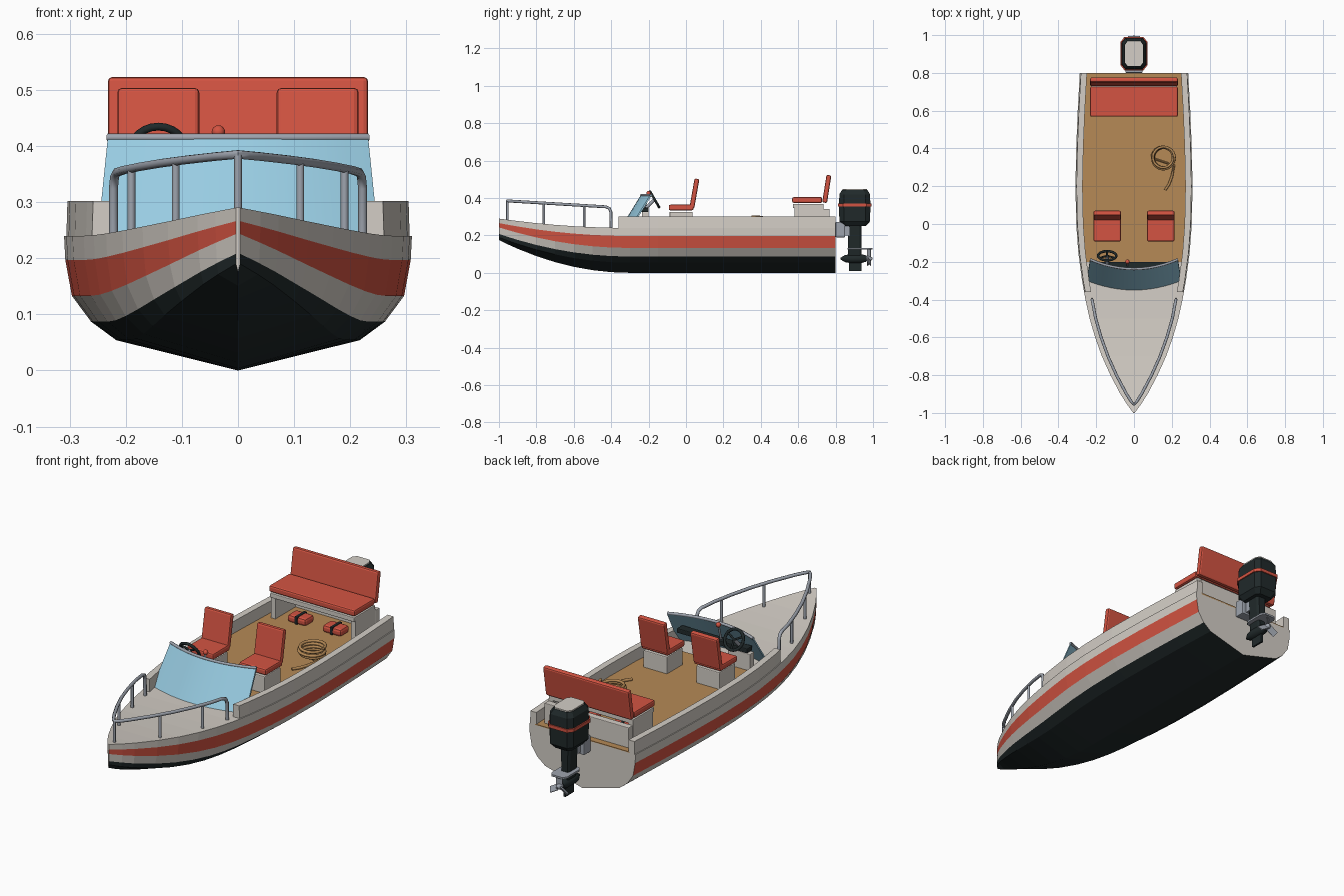
import bpy, bmesh
from math import sin, cos, pi, radians
from mathutils import Vector, Matrix

if "Cube" in bpy.data.objects:
    bpy.data.objects.remove(bpy.data.objects["Cube"])


def material(name, *rgb):
    lin = [(c / 255 / 12.92) if c < 11 else ((c / 255 + 0.055) / 1.055) ** 2.4 for c in rgb]
    m = bpy.data.materials.new(name)
    m.use_nodes = True
    m.diffuse_color = (*lin, 1)
    m.node_tree.nodes["Principled BSDF"].inputs["Base Color"].default_value = (*lin, 1)
    return m


WHITE = material("warm white", 212, 206, 198)
RED = material("red", 212, 84, 66)
BLACK = material("black", 32, 41, 42)
TAN = material("tan", 182, 138, 86)
BLUE = material("glass blue", 152, 204, 226)
METAL = material("metal grey", 158, 164, 174)


def finish(name, bm, mats, bevel=0, smooth=False):
    bmesh.ops.recalc_face_normals(bm, faces=bm.faces)
    me = bpy.data.meshes.new(name)
    bm.to_mesh(me)
    bm.free()
    for m in mats:
        me.materials.append(m)
    ob = bpy.data.objects.new(name, me)
    bpy.context.collection.objects.link(ob)
    if bevel:
        mod = ob.modifiers.new("bevel", 'BEVEL')
        mod.width, mod.segments = bevel, 2
    if smooth:
        select(ob)
        bpy.ops.object.shade_smooth_by_angle(angle=radians(40))
    return ob


def select(ob):
    bpy.ops.object.select_all(action='DESELECT')
    ob.select_set(True)
    bpy.context.view_layer.objects.active = ob


def loft(name, rings, mats, rule=None, smooth=False):
    """Skin closed rings into a capped solid; rule picks the material of each strip."""
    bm = bmesh.new()
    vs = [[bm.verts.new(p) for p in r] for r in rings]
    n = len(vs[0])
    for a, b in zip(vs, vs[1:]):
        for i in range(n):
            f = bm.faces.new((a[i], a[(i + 1) % n], b[(i + 1) % n], b[i]))
            f.material_index = rule(i) if rule else 0
    bm.faces.new(vs[0])
    bm.faces.new(vs[-1])
    return finish(name, bm, mats, smooth=smooth)


def box(name, lo, hi, mat, bevel=0.0, tilt=0):
    """Box between two corners, tilted about the x axis at its bottom centre."""
    lo, hi = Vector(lo), Vector(hi)
    bm = bmesh.new()
    size = hi - lo
    bmesh.ops.create_cube(bm, size=1, matrix=Matrix.Translation((0, 0, size.z / 2)) @ Matrix.Diagonal((*size, 1)))
    base = Vector(((lo.x + hi.x) / 2, (lo.y + hi.y) / 2, lo.z))
    bmesh.ops.transform(bm, matrix=Matrix.Translation(base) @ Matrix.Rotation(tilt, 4, 'X'), verts=bm.verts)
    return finish(name, bm, [mat], bevel)


def tube(name, pts, r, mat, cyclic=False):
    cu = bpy.data.curves.new(name, 'CURVE')
    cu.dimensions = '3D'
    cu.bevel_depth, cu.bevel_resolution, cu.use_fill_caps = r, 2, True
    sp = cu.splines.new('POLY')
    sp.points.add(len(pts) - 1)
    for p, q in zip(sp.points, pts):
        p.co = (*q, 1)
    sp.use_cyclic_u = cyclic
    cu.materials.append(mat)
    ob = bpy.data.objects.new(name, cu)
    bpy.context.collection.objects.link(ob)
    select(ob)
    bpy.ops.object.convert(target='MESH')
    bpy.ops.object.shade_smooth_by_angle(angle=radians(50))
    return ob


# Hull: stations of (y, half beam), section of (beam fraction, mid height, bow height)
STATIONS = [(-1, .004), (-.95, .04), (-.9, .072), (-.8, .125), (-.7, .17), (-.6, .206), (-.5, .235),
            (-.4, .257), (-.3, .275), (-.15, .295), (0, .306), (.2, .31), (.4, .306), (.6, .298), (.8, .287)]
SECTION = [(0, 0, .175), (.7, .054, .19), (.845, .087, .208), (.955, .133, .243), (.993, .197, .266), (1, .24, .29)]


def beam(y):
    for (a, wa), (b, wb) in zip(STATIONS, STATIONS[1:]):
        if y <= b:
            return wa + (wb - wa) * (y - a) / (b - a)
    return STATIONS[-1][1]


def rise(y):
    return max(0, (-y - .3) / .7) ** 2


def hull_ring(y, w):
    f = rise(y)
    half = [((k + (1 - k) * f * .7) * w if k else 0, y, z + (zb - z) * f) for k, z, zb in SECTION]
    return half + [(-x, yy, z) for x, yy, z in reversed(half[1:])]


STRIP_COLOUR = [2, 2, 0, 1, 0, 0, 0, 1, 0, 2, 2]
loft("hull", [hull_ring(y, w) for y, w in STATIONS], [WHITE, RED, BLACK], lambda i: STRIP_COLOUR[i])

# Cockpit floor and side coamings follow the hull outline
aft = [-.2, -.15, 0, .2, .4, .6, .8]
loft("cockpit_floor", [[(s * (beam(y) - .03), y, z) for s, z in ((-1, .236), (1, .236), (1, .244), (-1, .244))]
                       for y in aft], [TAN])
for side, s in (("left", 1), ("right", -1)):
    loft(side + "_coaming", [[(s * (beam(y) - d), y, z) for d, z in ((.004, .235), (.006, .302), (.038, .302), (.038, .235))]
                             for y in [-.36, -.3] + aft[1:]], [WHITE])


# Windshield: raked curved pane with a top rail
def pane(t, h, off=0):
    x = t * (.25 - .018 * h)
    return (x, -.35 + .108 * h + .05 * t * t + off, .24 + .175 * h)


steps = [i / 6 - 1 for i in range(13)]
loft("windshield", [[pane(t, 0), pane(t, 1), pane(t, 1, .009), pane(t, 0, .009)] for t in steps], [BLUE], smooth=True)
tube("windshield_rail", [pane(t, 1, .004) for t in steps], .007, METAL)

# Bow rail with posts
inset = .032
half_rail = [(.222, -.4, .24), (.222, -.402, .325), (.22, -.41, .345), (.216, -.43, .353)]
half_rail += [(max(beam(y) - inset, .012), y, .353 + (-.43 - y) * .06) for y in (-.5, -.6, -.7, -.8, -.9, -.94)]
centre = [(0, -.955, .385)]
tube("bow_rail", half_rail + centre + [(-x, y, z) for x, y, z in reversed(half_rail)], .008, METAL)
for y in (-.545, -.76):
    for side, s in (("left", 1), ("right", -1)):
        x = s * (beam(y) - inset)
        tube(side + "_rail_post", [(x, y, .24), (x, y, .353 + (-.43 - y) * .06)], .007, METAL)
tube("bow_rail_post", [(0, -.955, .27), (0, -.955, .385)], .007, METAL)

# Front seats
for side, c in (("left", .142), ("right", -.142)):
    box(side + "_seat_base", (c - .064, -.088, .24), (c + .064, .035, .326), WHITE, .004)
    box(side + "_seat_cushion", (c - .073, -.092, .334), (c + .073, .04, .364), RED, .008)
    box(side + "_seat_back", (c - .073, .018, .345), (c + .073, .044, .505), RED, .008, radians(-10))

# Stern bench with open storage beneath
box("bench_board", (-.228, .572, .346), (.228, .735, .368), WHITE, .003)
for side, s in (("left", 1), ("right", -1)):
    box(side + "_bench_end", (s * .216 - .012, .58, .24), (s * .216 + .012, .735, .35), WHITE)
box("bench_rear_panel", (-.228, .735, .24), (.228, .768, .342), WHITE, .003)
box("bench_cushion", (-.232, .568, .374), (.232, .728, .405), RED, .008)
box("bench_back", (-.232, .728, .375), (.232, .754, .524), RED, .008, radians(-9))
for side, c in (("left", .095), ("right", -.095)):
    box(side + "_life_vest", (c - .05, .585, .244), (c + .05, .655, .28), RED, .012)
    box(side + "_vest_strap", (c - .008, .582, .244), (c + .008, .658, .283), BLACK, .004)

# Dashboard, helm and throttle
box("dashboard", (-.19, -.243, .325), (.19, -.2, .348), BLACK, .004)
box("helm_console", (-.205, -.235, .24), (-.085, -.2, .325), WHITE, .003)
wheel = Matrix.Translation((-.142, -.168, .393)) @ Matrix.Rotation(radians(-60), 4, 'X') @ Matrix.Scale(-1, 4, (0, 0, 1))
ring = [wheel @ Vector((.048 * cos(a * pi / 12), .048 * sin(a * pi / 12), 0)) for a in range(24)]
tube("steering_wheel", ring, .007, BLACK, True)
hub = wheel @ Vector((0, 0, 0))
for k in range(3):
    tube("wheel_spoke", [hub, ring[k * 8 + 6]], .005, BLACK)
tube("steering_column", [hub, (-.142, -.215, .345)], .009, METAL)
tube("throttle_lever", [(-.035, -.222, .34), (-.035, -.2, .425)], .005, METAL)
bm = bmesh.new()
bmesh.ops.create_uvsphere(bm, u_segments=12, v_segments=8, radius=.012, matrix=Matrix.Translation((-.035, -.2, .425)))
finish("throttle_knob", bm, [RED], smooth=True)

# Coiled rope with a loose tail
coil = []
for i in range(85):
    a, t = i * pi / 12, i / 84
    r = .06 - .009 * (1 - cos(a / 3.5 * 2)) / 2
    coil.append((.155 + r * cos(a), .35 + r * sin(a), .3 - .048 * t))
coil += [(.212, .31, .251), (.2, .25, .251), (.185, .21, .251), (.165, .18, .251)]
tube("coiled_rope", coil, .007, TAN)


# Outboard motor
def rounded(z, w, l, yc=.902, c=.3):
    q = [(1, 1 - c), (1 - c, 1), (c - 1, 1), (-1, 1 - c), (-1, c - 1), (c - 1, -1), (1 - c, -1), (1, c - 1)]
    return [(x * w, yc + y * l, z) for x, y in q]


loft("motor_cowl", [rounded(*p) for p in ((.25, .045, .06), (.275, .064, .082), (.36, .066, .084),
                                         (.42, .064, .082), (.443, .05, .068))], [BLACK])
loft("cowl_band", [rounded(z, .071, .089) for z in (.355, .371)], [RED])
loft("cowl_top", [rounded(z, .048, .066) for z in (.442, .449)], [WHITE])
loft("motor_leg", [rounded(z, w, l) for z, w, l in ((.07, .014, .034), (.13, .022, .037), (.26, .028, .037))], [BLACK])
loft("cavitation_plate", [rounded(z, .042, .066, .93) for z in (.124, .133)], [METAL])
box("skeg", (-.005, .872, .01), (.005, .938, .075), BLACK)
loft("gear_case", [[(r * cos(a * pi / 5), y, .076 + r * sin(a * pi / 5)) for a in range(10)]
                   for y, r in ((.825, .004), (.85, .02), (.88, .025), (.94, .024), (.966, .017))], [BLACK], smooth=True)
loft("propeller_hub", [[(r * cos(a * pi / 5), y, .076 + r * sin(a * pi / 5)) for a in range(10)]
                       for y, r in ((.96, .014), (.985, .013), (.998, .005))], [METAL], smooth=True)
for k in range(3):
    bm = bmesh.new()
    bmesh.ops.create_cube(bm, size=1, matrix=Matrix.Translation((0, .979, .076)) @ Matrix.Rotation(k * 2 * pi / 3, 4, 'Y')
                          @ Matrix.Translation((0, 0, .032)) @ Matrix.Rotation(radians(35), 4, 'Z')
                          @ Matrix.Diagonal((.03, .005, .046, 1)))
    finish("propeller_blade", bm, [METAL])
box("motor_bracket", (-.045, .8, .19), (.045, .85, .272), METAL, .004)
box("bracket_arm", (-.025, .84, .2), (.025, .88, .255), METAL)
